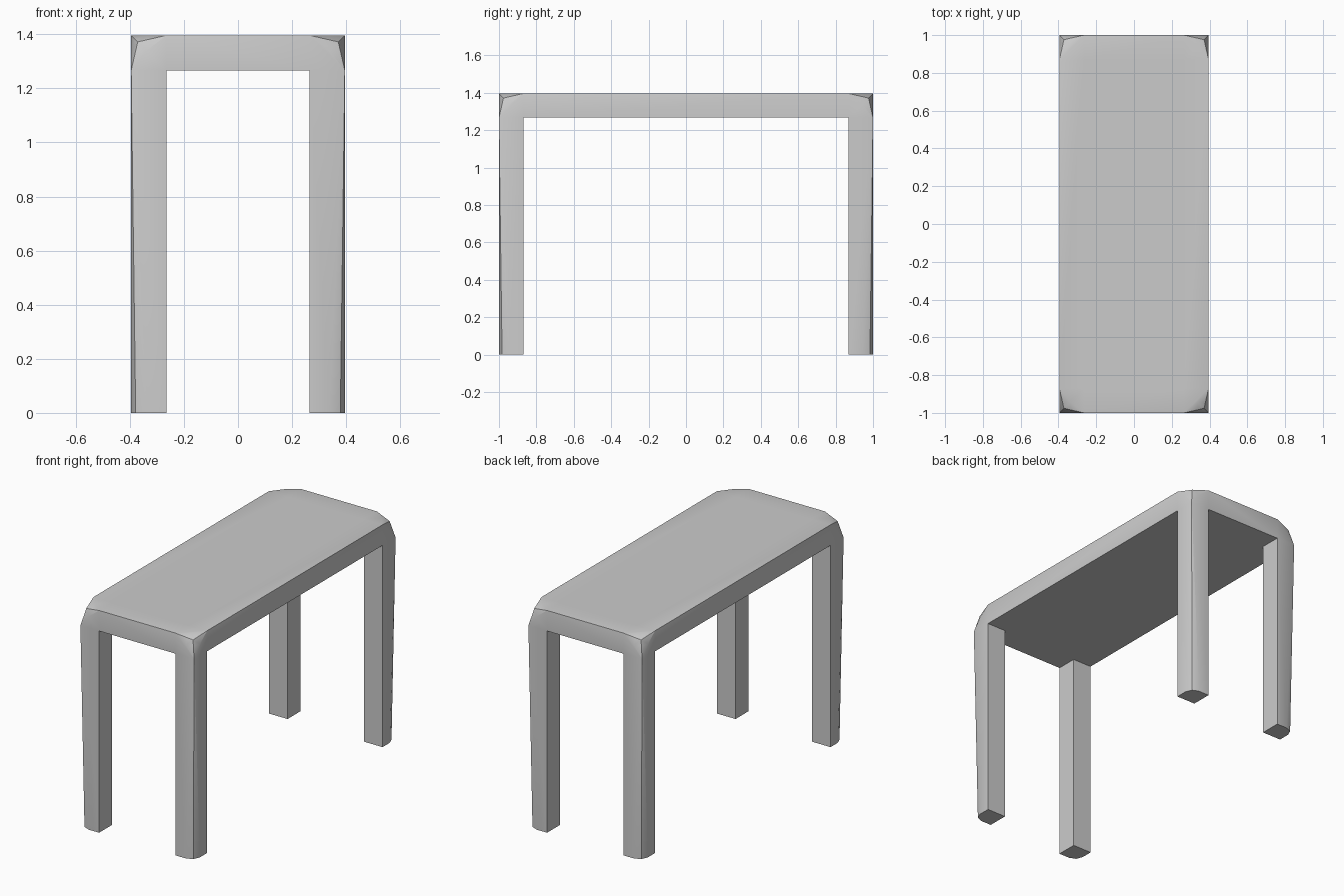
import bpy, bmesh, math
from itertools import product

if "Cube" in bpy.data.objects:
    bpy.data.objects.remove(bpy.data.objects["Cube"])

HX, HY, TOP, UNDER, LEG = 0.395, 1.0, 1.396, 1.267, 0.13
xs = [-HX, -HX + LEG, HX - LEG, HX]
ys = [-HY, -HY + LEG, HY - LEG, HY]
zs = [0, UNDER, TOP]

# Occupied cells: the full top layer plus the four corner legs
cells = {(i, j, k) for i, j, k in product(range(3), range(3), range(2))
         if k == 1 or (i != 1 and j != 1)}

bm = bmesh.new()
verts = {}


def vert(i, j, k):
    if (i, j, k) not in verts:
        verts[i, j, k] = bm.verts.new((xs[i], ys[j], zs[k]))
    return verts[i, j, k]


# Outer skin of the table: a face wherever a cell has no neighbour
for cell in cells:
    for axis, side in product(range(3), (0, 1)):
        neighbour = list(cell)
        neighbour[axis] += 1 if side else -1
        if tuple(neighbour) in cells:
            continue
        ring = []
        for a, b in ((0, 0), (1, 0), (1, 1), (0, 1)):
            p = list(cell)
            p[axis] += side
            p[(axis + 1) % 3] += a
            p[(axis + 2) % 3] += b
            ring.append(vert(*p))
        bm.faces.new(ring if side else ring[::-1])


# Rounded outer edges: tabletop rim and outer leg corners
def outer_sides(v):
    x, y, z = v.co
    flags = (("x", x, HX), ("x-", -x, HX), ("y", y, HY), ("y-", -y, HY), ("z", z, TOP))
    return {name for name, value, limit in flags if abs(value - limit) < 1e-4}


rim = [e for e in bm.edges
       if len(outer_sides(e.verts[0]) & outer_sides(e.verts[1])) == 2]
bmesh.ops.bevel(bm, geom=rim, offset=0.057, offset_type='OFFSET',
                segments=2, profile=0.5, affect='EDGES')
bmesh.ops.recalc_face_normals(bm, faces=bm.faces)

mesh = bpy.data.meshes.new("table")
bm.to_mesh(mesh)
bm.free()
table = bpy.data.objects.new("table", mesh)
bpy.context.collection.objects.link(table)

# Smooth shading, keeping the crease along the middle of each bevel
bpy.context.view_layer.objects.active = table
table.select_set(True)
bpy.ops.object.shade_smooth_by_angle(angle=math.radians(30))
